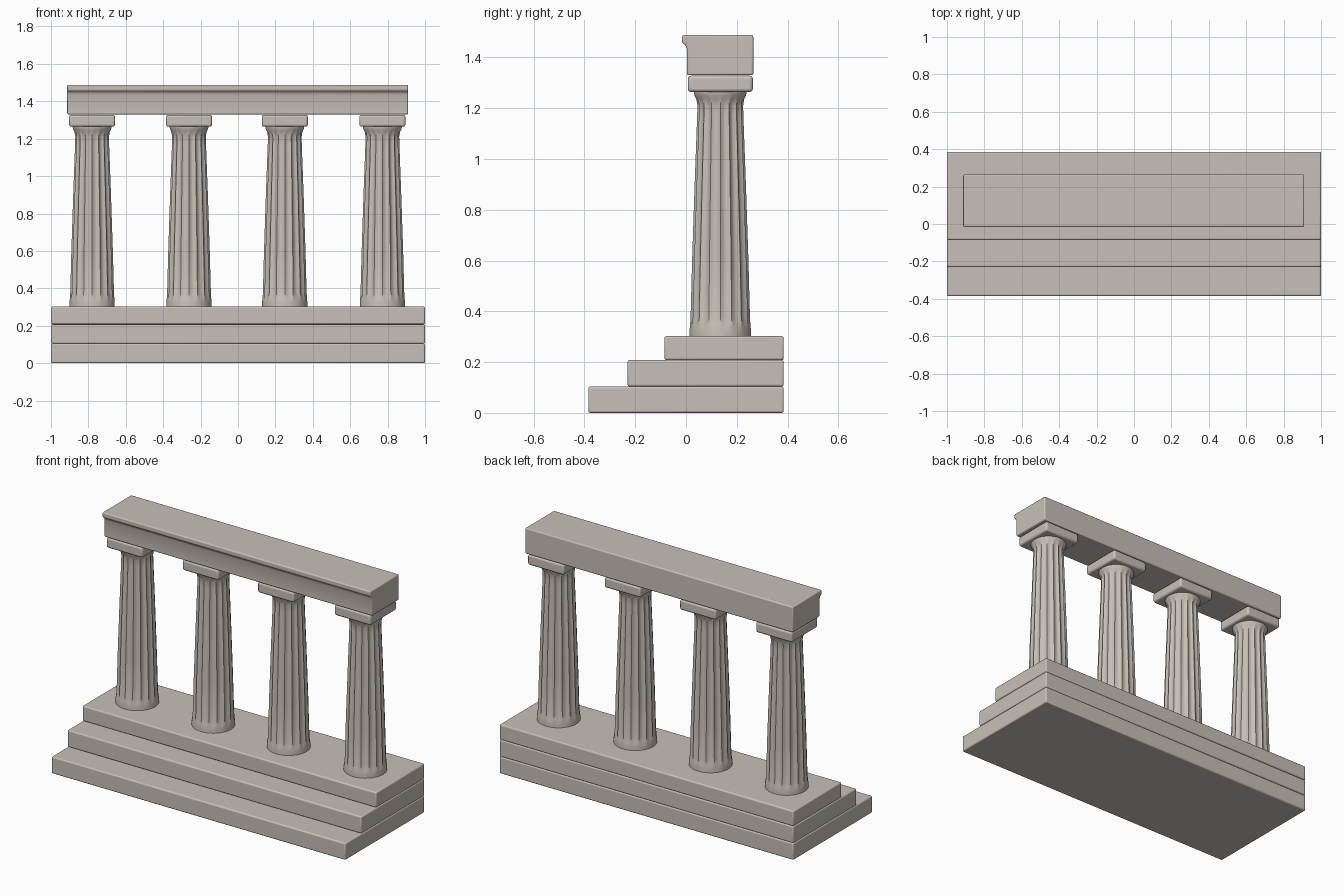
import bpy, bmesh, math

cube = bpy.data.objects.get("Cube")
if cube:
    bpy.data.objects.remove(cube, do_unlink=True)

stone = bpy.data.materials.new("warm_grey_stone")
stone.use_nodes = True
COLOUR = (0.58, 0.53, 0.48, 1)
stone.diffuse_color = COLOUR
bsdf = stone.node_tree.nodes["Principled BSDF"]
bsdf.inputs["Base Color"].default_value = COLOUR
bsdf.inputs["Roughness"].default_value = 0.8


def finish(name, bm, bevel=0.0):
    bmesh.ops.recalc_face_normals(bm, faces=bm.faces)
    mesh = bpy.data.meshes.new(name)
    bm.to_mesh(mesh)
    bm.free()
    mesh.materials.append(stone)
    obj = bpy.data.objects.new(name, mesh)
    bpy.context.collection.objects.link(obj)
    if bevel:
        mod = obj.modifiers.new("soft_edges", "BEVEL")
        mod.width = bevel
        mod.segments = 3
        mod.limit_method = "ANGLE"
    bpy.ops.object.select_all(action="DESELECT")
    bpy.context.view_layer.objects.active = obj
    obj.select_set(True)
    bpy.ops.object.shade_smooth_by_angle(angle=math.radians(40))
    return obj


def extrude_x(name, profile, x0, x1, bevel):
    """Sweep a closed (y, z) profile along x."""
    bm = bmesh.new()
    face = bm.faces.new([bm.verts.new((x0, y, z)) for y, z in profile])
    new = bmesh.ops.extrude_face_region(bm, geom=[face])["geom"]
    bmesh.ops.translate(bm, vec=(x1 - x0, 0, 0),
                        verts=[v for v in new if isinstance(v, bmesh.types.BMVert)])
    return finish(name, bm, bevel)


def block(name, x0, x1, y0, y1, z0, z1, bevel=0.01):
    return extrude_x(name, [(y0, z0), (y1, z0), (y1, z1), (y0, z1)], x0, x1, bevel)


# Fluted shaft: (height, radius, flute depth)
SHAFT = [(0.29, 0.121, 0), (0.325, 0.121, 0), (0.345, 0.119, 0.002),
         (0.375, 0.117, 0.009), (0.6, 0.111, 0.010), (0.9, 0.101, 0.010),
         (1.17, 0.091, 0.009), (1.21, 0.090, 0.007), (1.235, 0.094, 0.003),
         (1.25, 0.101, 0), (1.262, 0.104, 0), (1.28, 0.104, 0)]
FLUTES, PER_FLUTE = 16, 6


def shaft(name, cx, cy):
    bm = bmesh.new()
    count = FLUTES * PER_FLUTE
    rings = []
    for z, radius, depth in SHAFT:
        ring = []
        for i in range(count):
            a = math.tau * i / count
            r = radius - depth * abs(math.sin(a * FLUTES / 2))
            ring.append(bm.verts.new((cx + r * math.cos(a), cy + r * math.sin(a), z)))
        rings.append(ring)
    for low, high in zip(rings, rings[1:]):
        for i in range(count):
            j = (i + 1) % count
            bm.faces.new((low[i], low[j], high[j], high[i]))
    bm.faces.new(rings[0])
    bm.faces.new(rings[-1])
    return finish(name, bm)


# Three steps sharing one back face
BACK = 0.385
for name, front, z0, z1 in [("lower_step", -0.385, 0, 0.104),
                            ("middle_step", -0.23, 0.104, 0.208),
                            ("upper_step", -0.085, 0.208, 0.302)]:
    block(name, -1, 1, front, BACK, z0, z1, 0.008)

# Four columns with square capitals
ROW_Y = 0.135
for n, x in enumerate((-0.78, -0.262, 0.25, 0.772), 1):
    shaft(f"column_shaft_{n}", x, ROW_Y)
    block(f"column_capital_{n}", x - 0.123, x + 0.123,
          ROW_Y - 0.128, ROW_Y + 0.128, 1.264, 1.328, 0.012)

# Beam with a moulded lip along the front
extrude_x("beam", [(0.265, 1.33), (0.265, 1.488), (-0.016, 1.488), (-0.016, 1.458),
                   (-0.003, 1.45), (0.003, 1.435), (0.003, 1.33)],
          -0.913, 0.91, 0.007)
